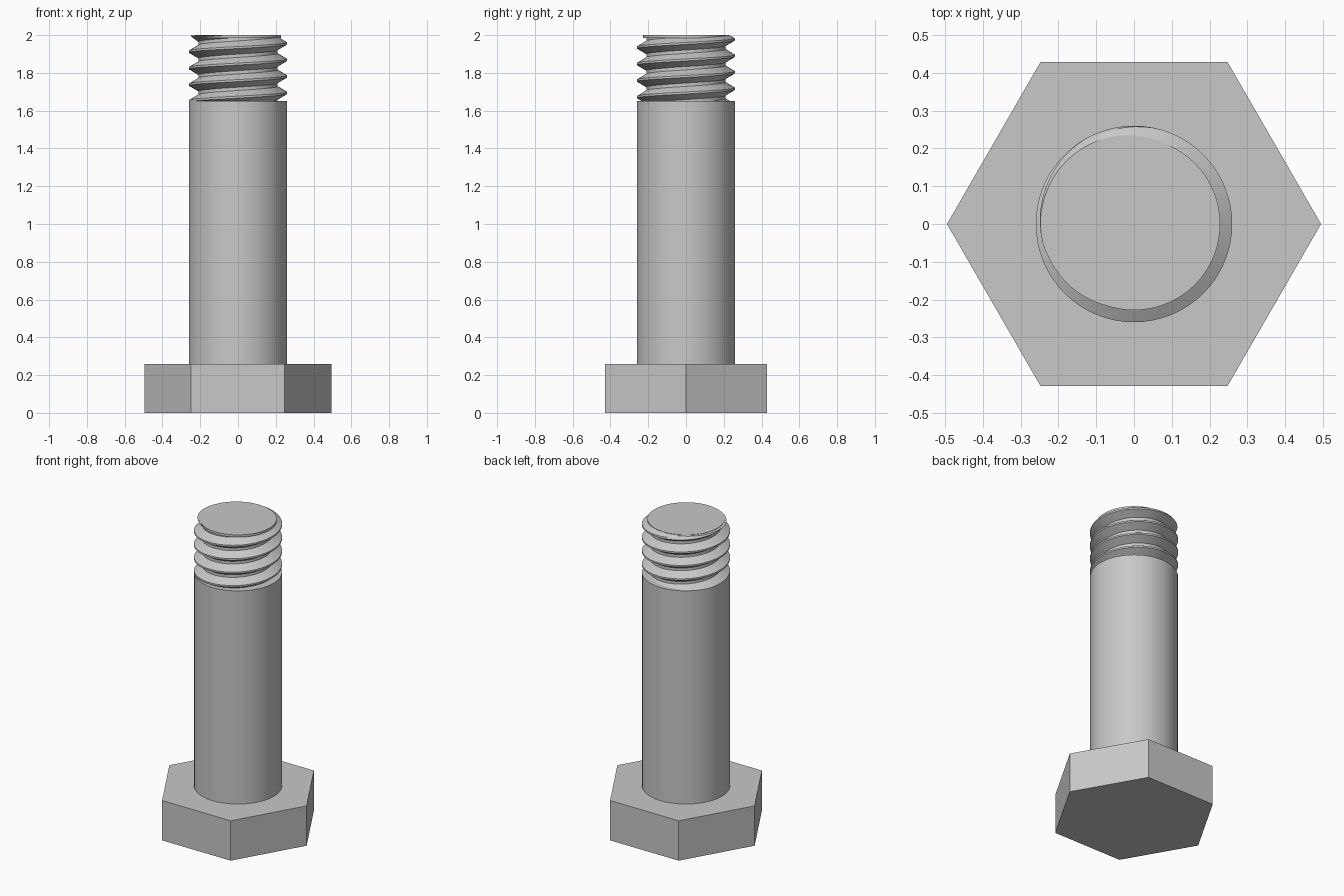
import bpy, bmesh
from math import pi, cos, sin, radians
from mathutils import Vector

cube = bpy.data.objects.get("Cube")
if cube:
    bpy.data.objects.remove(cube)

SIDES = 64
HEAD_TOP, SHANK_TOP, TOTAL = 0.26, 1.65, 2.0
RADIUS, ROOT = 0.26, 0.21
TURNS = 4
PITCH = (TOTAL - SHANK_TOP) / TURNS

steel = bpy.data.materials.new("steel grey")
steel.use_nodes = True
steel.diffuse_color = (0.58, 0.58, 0.58, 1)
steel.node_tree.nodes["Principled BSDF"].inputs["Base Color"].default_value = steel.diffuse_color


def finish(obj, name, smooth=True):
    obj.name = name
    obj.data.materials.append(steel)
    if smooth:
        bpy.ops.object.select_all(action="DESELECT")
        obj.select_set(True)
        bpy.context.view_layer.objects.active = obj
        bpy.ops.object.shade_smooth_by_angle(angle=radians(25))


def prism(name, sides, radius, low, high, smooth=True):
    bpy.ops.mesh.primitive_cylinder_add(
        vertices=sides, radius=radius, depth=high - low,
        location=(0, 0, (low + high) / 2))
    obj = bpy.context.object
    if sides == 6:  # corners point along x
        obj.rotation_euler.z = pi / 6
    finish(obj, name, smooth)


# Hexagonal head, plain shank and flat tip
prism("hex_head", 6, 0.495, 0, HEAD_TOP, False)
prism("shank", SIDES, RADIUS, HEAD_TOP, SHANK_TOP)
prism("tip_face", SIDES, 0.228, TOTAL - 0.015, TOTAL)

# Thread: a truncated V profile swept along a right-hand helix
profile = [(-0.06, RADIUS), (0.06, RADIUS), (0.4, ROOT), (0.6, ROOT), (0.94, RADIUS)]
bm = bmesh.new()
rows = []
for i in range((TURNS + 4) * SIDES + 1):
    angle = pi + 2 * pi * i / SIDES
    base = SHANK_TOP + PITCH * (i / SIDES - 2)
    row = []
    for offset, r in profile:
        z = base + offset * PITCH
        r = min(r, 0.245 + max(0, TOTAL - z) * 0.75)  # chamfered end
        row.append(bm.verts.new((r * cos(angle), r * sin(angle), z)))
    rows.append(row)
for a, b in zip(rows, rows[1:]):
    for k in range(len(profile) - 1):
        bm.faces.new((a[k], b[k], b[k + 1], a[k + 1]))
bmesh.ops.remove_doubles(bm, verts=bm.verts, dist=0.0001)

# Trim the helix to its length and close both ends
for z, up in ((SHANK_TOP - 0.001, -1), (TOTAL - 0.002, 1)):
    cut = bmesh.ops.bisect_plane(
        bm, geom=bm.verts[:] + bm.edges[:] + bm.faces[:],
        plane_co=Vector((0, 0, z)), plane_no=Vector((0, 0, up)), clear_outer=True)
    rim = [e for e in cut["geom_cut"] if isinstance(e, bmesh.types.BMEdge)]
    bmesh.ops.holes_fill(bm, edges=rim, sides=0)
bmesh.ops.recalc_face_normals(bm, faces=bm.faces)
mesh = bpy.data.meshes.new("thread")
bm.to_mesh(mesh)
bm.free()
thread = bpy.data.objects.new("thread", mesh)
bpy.context.collection.objects.link(thread)
finish(thread, "thread")
